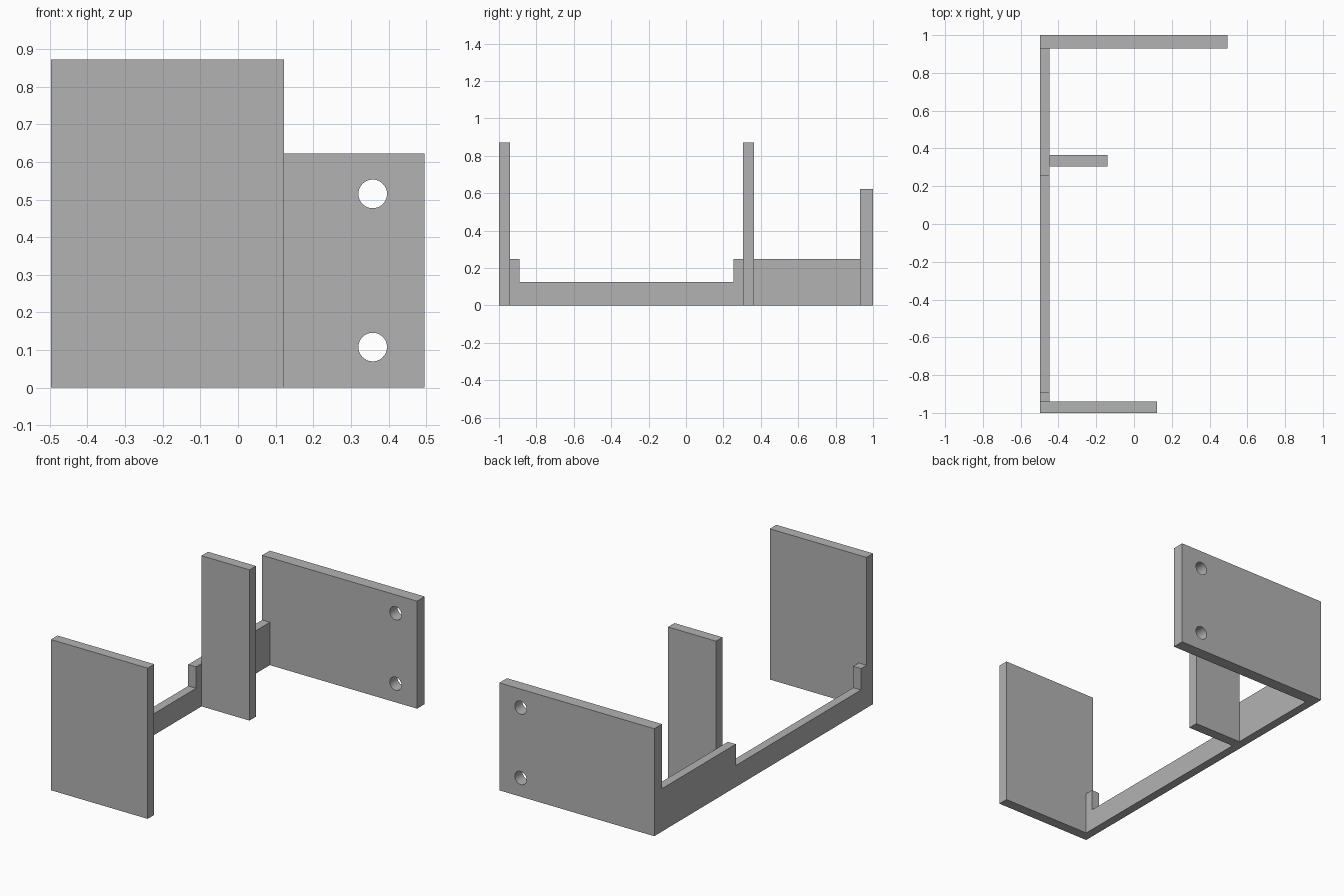
import bpy, bmesh, math
from mathutils import Vector

if "Cube" in bpy.data.objects:
    bpy.data.objects.remove(bpy.data.objects["Cube"])

grey = bpy.data.materials.new("plain_grey")
grey.diffuse_color = (0.45, 0.45, 0.45, 1)
grey.use_nodes = True
grey.node_tree.nodes["Principled BSDF"].inputs["Base Color"].default_value = grey.diffuse_color

X0, X1 = -0.497, -0.447      # outer and inner faces of the side rail


def prism(name, points, direction):
    """Extrude a closed flat outline along a direction."""
    bm = bmesh.new()
    face = bm.faces.new([bm.verts.new(p) for p in points])
    ext = bmesh.ops.extrude_face_region(bm, geom=[face])
    verts = [g for g in ext["geom"] if isinstance(g, bmesh.types.BMVert)]
    bmesh.ops.translate(bm, verts=verts, vec=Vector(direction))
    bmesh.ops.recalc_face_normals(bm, faces=bm.faces)
    mesh = bpy.data.meshes.new(name)
    bm.to_mesh(mesh)
    bm.free()
    mesh.materials.append(grey)
    obj = bpy.data.objects.new(name, mesh)
    bpy.context.collection.objects.link(obj)
    return obj


def plate(name, x0, x1, y0, y1, height):
    """Upright rectangular plate standing on the ground."""
    outline = [(x0, y0, 0), (x1, y0, 0), (x1, y0, height), (x0, y0, height)]
    return prism(name, outline, (0, y1 - y0, 0))


# Upright plates
plate("front_plate", X0, 0.122, -1.0, -0.94, 0.872)
plate("middle_plate", X1, -0.14, 0.305, 0.364, 0.872)
back = plate("back_plate", X0, 0.495, 0.93, 1.0, 0.622)

# Side rail with a lowered middle section
rail = [(-0.94, 0), (0.93, 0), (0.93, 0.248), (0.255, 0.248),
        (0.255, 0.124), (-0.89, 0.124), (-0.89, 0.248), (-0.94, 0.248)]
prism("side_rail", [(X0, y, z) for y, z in rail], (X1 - X0, 0, 0))

# Screw holes through the back plate
for i, z in enumerate((0.108, 0.515)):
    ring = [(0.358 + 0.038 * math.cos(a), 0.85, z + 0.038 * math.sin(a))
            for a in (2 * math.pi * k / 48 for k in range(48))]
    cutter = prism(f"hole_cutter_{i + 1}", ring, (0, 0.25, 0))
    cutter.hide_render = True
    bpy.context.view_layer.objects.active = back
    mod = back.modifiers.new("screw_hole", 'BOOLEAN')
    mod.operation = 'DIFFERENCE'
    mod.solver = 'EXACT'
    mod.object = cutter
    bpy.ops.object.modifier_apply(modifier=mod.name)
    bpy.data.objects.remove(cutter)

# Smooth the hole walls, keep plate edges sharp
bpy.ops.object.select_all(action='DESELECT')
back.select_set(True)
bpy.context.view_layer.objects.active = back
bpy.ops.object.shade_smooth_by_angle(angle=math.radians(30))
